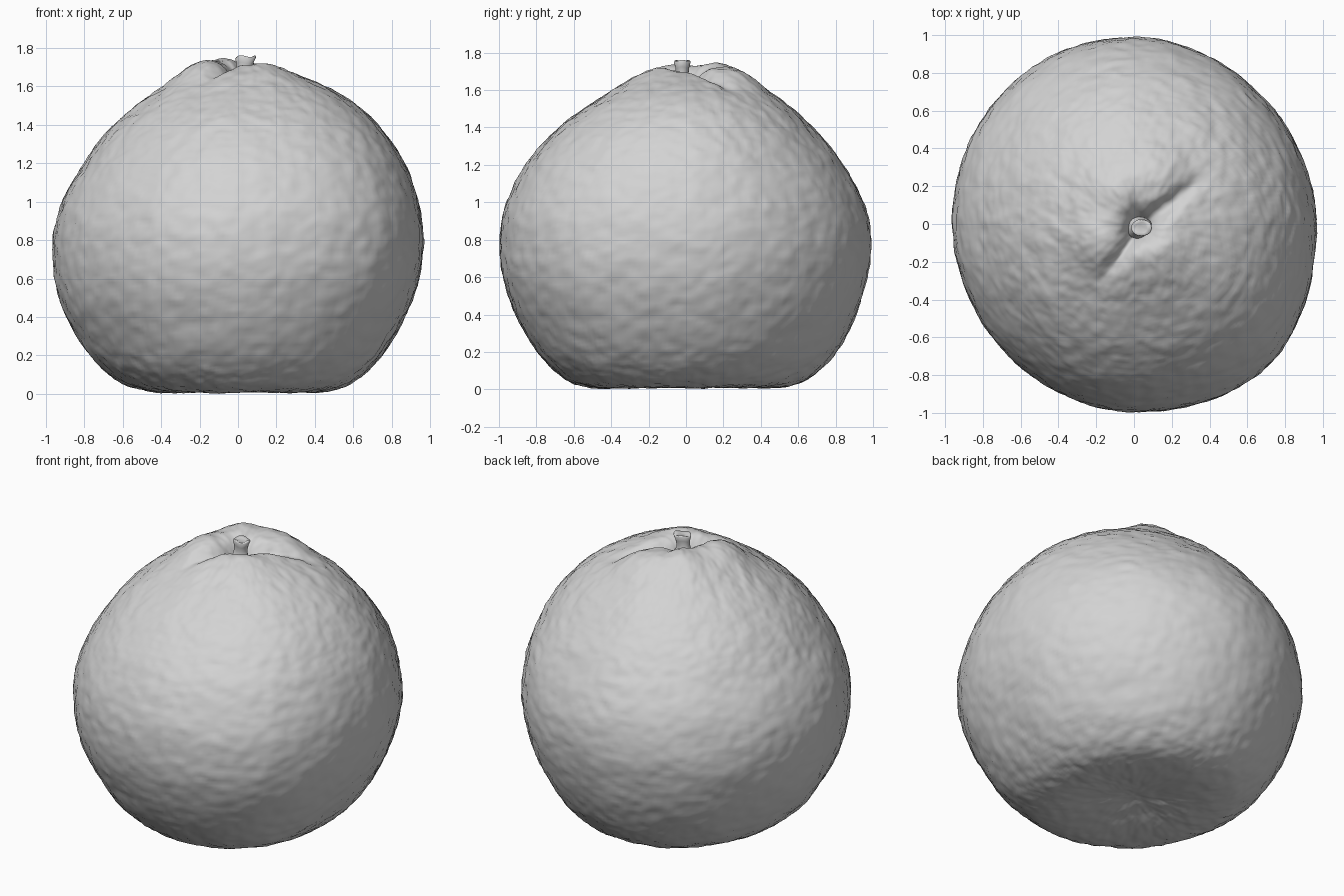
import bpy, bmesh, math
from mathutils import Vector, noise

if "Cube" in bpy.data.objects:
    bpy.data.objects.remove(bpy.data.objects["Cube"], do_unlink=True)

SEGMENTS, STEPS = 240, 9
STEM = Vector((0.03, -0.02))

grey = bpy.data.materials.new("plain grey")
grey.use_nodes = True
grey.diffuse_color = (0.65, 0.65, 0.65, 1)
grey.node_tree.nodes["Principled BSDF"].inputs["Base Color"].default_value = (0.65, 0.65, 0.65, 1)

# Fruit outline: height, then reach toward +x, +y, -x, -y
PROFILE = [Vector(r) for r in (
    (0.05, 0.01, 0.01, 0.01, 0.01), (0.03, 0.18, 0.18, 0.18, 0.18),
    (0.008, 0.38, 0.43, 0.36, 0.43), (0.03, 0.53, 0.60, 0.54, 0.59),
    (0.10, 0.655, 0.715, 0.67, 0.705), (0.22, 0.765, 0.82, 0.785, 0.81),
    (0.40, 0.87, 0.91, 0.89, 0.91), (0.58, 0.94, 0.965, 0.95, 0.975),
    (0.75, 0.965, 0.99, 0.965, 0.995), (0.91, 0.955, 0.975, 0.945, 0.985),
    (1.06, 0.92, 0.925, 0.885, 0.935), (1.20, 0.865, 0.84, 0.80, 0.86),
    (1.31, 0.80, 0.76, 0.725, 0.77), (1.41, 0.72, 0.665, 0.635, 0.67),
    (1.50, 0.62, 0.57, 0.53, 0.55), (1.59, 0.46, 0.45, 0.41, 0.40),
    (1.66, 0.28, 0.31, 0.30, 0.27), (1.695, 0.13, 0.15, 0.14, 0.13),
    (1.70, 0.005, 0.005, 0.005, 0.005))]


def spline(a, b, c, d, t):
    return 0.5 * (2 * b + (c - a) * t + (2 * a - 5 * b + 4 * c - d) * t * t
                  + (3 * b - a - 3 * c + d) * t ** 3)


def reach_at(row, c, s):
    """Blend the four reaches; one diagonal is longer than the other."""
    reach = row[1 if c > 0 else 3] * c * c + row[2 if s > 0 else 4] * s * s
    skew = -2 * c * s
    if skew < 0:
        return reach * (1 + 0.018 * skew)
    return reach * (1 + (0.05 if c > 0 else 0.005) * skew * skew)


def bump(p, centre, width):
    return math.exp(-((p - Vector(centre)).length / width) ** 2)


def groove(p, end, width):
    """Crease that starts at the stem and fades out toward its end."""
    line = Vector(end) - STEM
    t = max(0, min(1, (p - STEM).dot(line) / line.length_squared))
    return (1 - t * t) * bump(p, STEM + line * t, width)


def crown(p):
    """Swollen lobes, creases and the hollow around the stem."""
    h = 0.055 * bump(p, (-0.10, 0.18), 0.15) + 0.045 * bump(p, (0.13, 0.28), 0.14)
    h += 0.05 * bump(p, (-0.20, -0.09), 0.13) + 0.03 * bump(p, (0.12, -0.14), 0.13)
    h -= 0.075 * bump(p, STEM, 0.09)
    h -= 0.06 * groove(p, (0.40, 0.28), 0.045)
    h -= 0.06 * groove(p, (-0.20, -0.34), 0.04)
    return h - 0.03 * groove(p, (0.0, 0.26), 0.03)


def peel(co):
    """Pitted skin with broad, soft unevenness."""
    pits = noise.noise(co * 15) * 0.006 + noise.noise(co * 32) * 0.004
    return pits + noise.noise(co * 5) * 0.006


def finish(bm, name):
    bmesh.ops.recalc_face_normals(bm, faces=bm.faces)
    mesh = bpy.data.meshes.new(name)
    bm.to_mesh(mesh)
    bm.free()
    mesh.materials.append(grey)
    mesh.polygons.foreach_set("use_smooth", [True] * len(mesh.polygons))
    obj = bpy.data.objects.new(name, mesh)
    bpy.context.collection.objects.link(obj)


def loft(bm, rings):
    for low, high in zip(rings, rings[1:]):
        n = len(low)
        for i in range(n):
            j = (i + 1) % n
            bm.faces.new((low[i], low[j], high[j], high[i]))
    bm.faces.new(rings[0][::-1])
    bm.faces.new(rings[-1])


# Fruit body
bm = bmesh.new()
rows = []
padded = [PROFILE[0]] + PROFILE + [PROFILE[-1]]
for k in range(len(PROFILE) - 1):
    rows += [spline(*padded[k:k + 4], s / STEPS) for s in range(STEPS)]
rows.append(PROFILE[-1])
rings = []
for row in rows:
    ring = []
    for i in range(SEGMENTS):
        a = math.tau * i / SEGMENTS
        c, s = math.cos(a), math.sin(a)
        reach = reach_at(row, c, s)
        co = Vector((c * reach, s * reach, row[0]))
        # The rings gather around the stem near the top
        co.xy += STEM * max(0, min(1, (row[0] - 1.5) / 0.2))
        if row[0] > 1.3:
            co.z += crown(co.xy)
        ring.append(bm.verts.new(co))
    rings.append(ring)
loft(bm, rings)
bmesh.ops.recalc_face_normals(bm, faces=bm.faces)
bm.normal_update()
for v, n in [(v, v.normal.copy()) for v in bm.verts]:
    v.co += n * peel(v.co)
    v.co.z = max(v.co.z, 0)
finish(bm, "fruit_body")

# Stem: a flared stub with a slightly sunken cut end
bm = bmesh.new()
rings = []
for r, z in ((0.07, 1.60), (0.06, 1.635), (0.042, 1.66), (0.038, 1.69),
             (0.041, 1.72), (0.05, 1.75), (0.045, 1.757), (0.03, 1.75)):
    lean = (z - 1.65) * 0.1
    rings.append([bm.verts.new((STEM.x + lean + r * math.cos(a) * 1.1,
                                STEM.y + r * math.sin(a) * 0.9,
                                z + 0.005 * math.cos(3 * a)))
                  for a in (math.tau * i / 20 for i in range(20))])
loft(bm, rings)
finish(bm, "stem")
